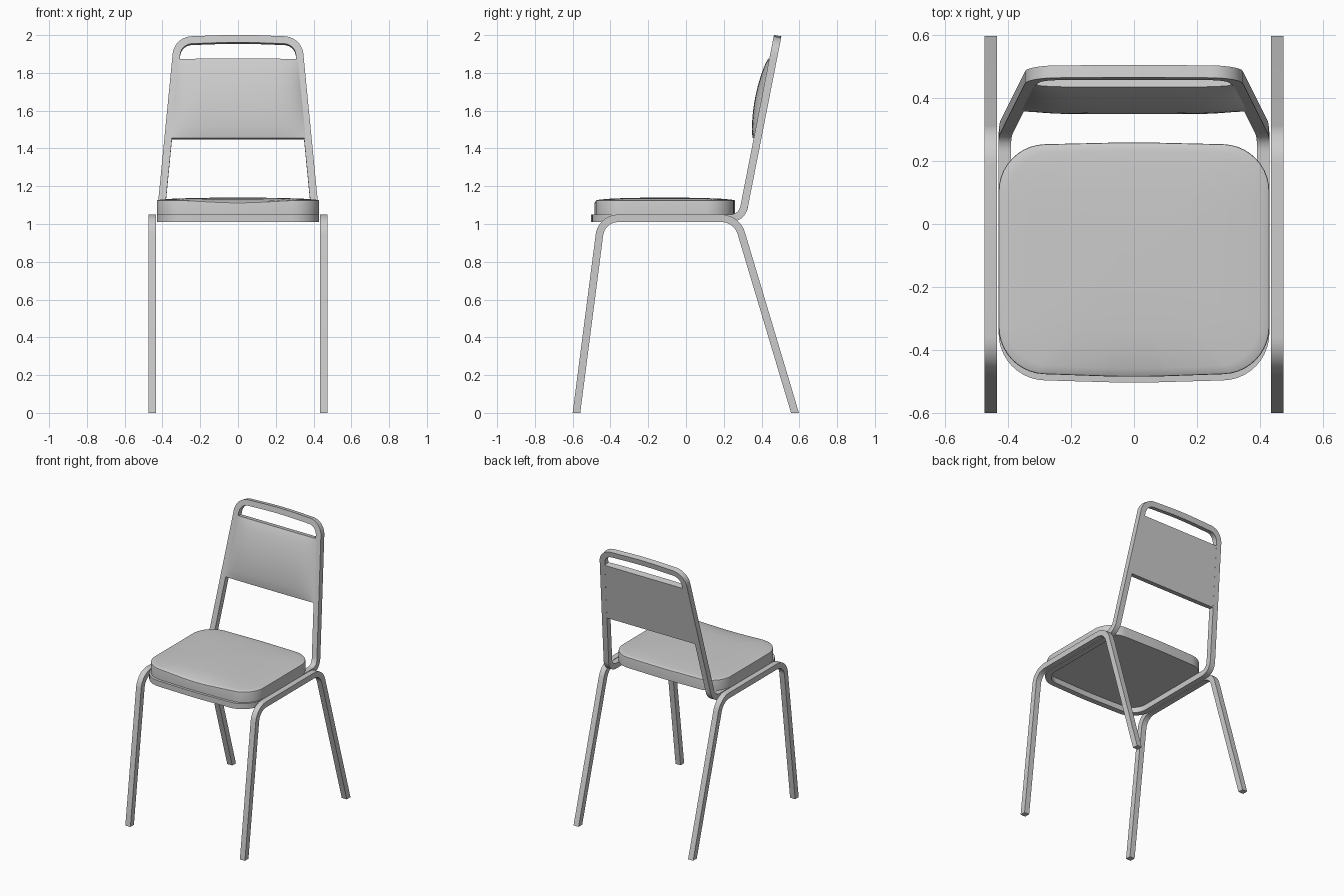
import bpy, bmesh, math
from mathutils import Vector

if "Cube" in bpy.data.objects:
    bpy.data.objects.remove(bpy.data.objects["Cube"])

T = 0.02                      # half width of the square tube


def finish(bm, name, angle=35):
    bmesh.ops.recalc_face_normals(bm, faces=bm.faces)
    me = bpy.data.meshes.new(name)
    bm.to_mesh(me)
    bm.free()
    ob = bpy.data.objects.new(name, me)
    bpy.context.collection.objects.link(ob)
    bpy.ops.object.select_all(action='DESELECT')
    ob.select_set(True)
    bpy.context.view_layer.objects.active = ob
    bpy.ops.object.shade_smooth_by_angle(angle=math.radians(angle))
    return ob


def fillet(corners, closed, steps=10):
    """Round a 2D polyline given as (a, b, radius)."""
    out, n = [], len(corners)
    for i, (a, b, r) in enumerate(corners):
        p = Vector((a, b))
        if r == 0 or (not closed and i in (0, n - 1)):
            out.append(p)
            continue
        d0 = (Vector(corners[i - 1][:2]) - p).normalized()
        d1 = (Vector(corners[(i + 1) % n][:2]) - p).normalized()
        half = d0.angle(d1) / 2
        t = r / math.tan(half)
        c = p + (d0 + d1).normalized() * (r / math.sin(half))
        s, e = p + d0 * t - c, p + d1 * t - c
        ang = s.angle(e)
        for k in range(steps + 1):
            f = k / steps
            out.append(c + (s * math.sin((1 - f) * ang) + e * math.sin(f * ang)) / math.sin(ang))
    return out


def sweep(name, pts, normals, closed):
    """Square tube along a path; open ends are cut level with the floor."""
    bm, rings, n = bmesh.new(), [], len(pts)
    for i, p in enumerate(pts):
        if closed:
            t = pts[(i + 1) % n] - pts[i - 1]
        else:
            t = pts[min(i + 1, n - 1)] - pts[max(i - 1, 0)]
        t.normalize()
        nn = normals[i]
        b = t.cross(nn).normalized()
        ring = []
        for u, v in ((1, 1), (1, -1), (-1, -1), (-1, 1)):
            q = p + nn * T * u + b * T * v
            if not closed and i in (0, n - 1):
                q -= t * (q.z / t.z)
            ring.append(bm.verts.new(q))
        rings.append(ring)
    for i in range(n if closed else n - 1):
        a, c = rings[i], rings[(i + 1) % n]
        for k in range(4):
            bm.faces.new((a[k], a[(k + 1) % 4], c[(k + 1) % 4], c[k]))
    if not closed:
        bm.faces.new(rings[0])
        bm.faces.new(rings[-1])
    return finish(bm, name)


# Side leg frames: front leg, seat rail and rear leg in one bent tube
leg = fillet([(-0.58, 0, 0), (-0.447, 1.03, 0.1), (0.269, 1.03, 0.11), (0.577, 0, 0)], False)
for side, x in (("left", -0.455), ("right", 0.455)):
    sweep(side + "_leg_frame", [Vector((x, p.x, p.y)) for p in leg],
          [Vector((1, 0, 0))] * len(leg), False)

# Side profile shared by the seat rail and back: flat, bend, then leaning upright
Y0, Y1, Z0, R = -0.485, 0.234, 1.03, 0.075
LEAN = math.radians(78.9)
L1, L2 = Y1 - Y0, Y1 - Y0 + R * LEAN
L3 = L2 + 0.906


def profile(u):
    a = min(max((u - L1) / R, 0), LEAN)
    y = Y0 + min(u, L1) + R * math.sin(a)
    z = Z0 + R * (1 - math.cos(a))
    e = max(u - L2, 0)
    return (y + e * math.cos(a), z + e * math.sin(a)), Vector((0, -math.sin(a), math.cos(a)))


# Continuous seat and back tube, drawn flat then bent along the profile
half = [(0.41, 0.012, 0.13), (0.41, L1 + 0.05, 0.3), (0.319, L3 - 0.012, 0.085)]
loop = fillet([(0, 0, 3)] + half + [(0, L3, 3)] + [(-a, b, r) for a, b, r in reversed(half)], True)
pts, nrm = [], []
for i, p in enumerate(loop):
    q = loop[(i + 1) % len(loop)]
    m = max(1, math.ceil((q - p).length / 0.015)) if min(p.y, q.y) < L2 and max(p.y, q.y) > L1 else 1
    for k in range(m):
        w = p.lerp(q, k / m)
        (y, z), n = profile(w.y)
        pts.append(Vector((w.x, y, z)))
        nrm.append(n)
sweep("seat_and_back_tube", pts, nrm, True)

# Seat cushion: rounded outline, straight sides, softly domed top
outline = fillet([(0, -0.487, 3), (0.43, -0.472, 0.15), (0.43, 0.25, 0.15), (0, 0.26, 3),
                  (-0.43, 0.25, 0.15), (-0.43, -0.472, 0.15)], True)
centre = Vector((0, -0.113))
bm = bmesh.new()
rings = []
for s, z in ((1, 1.05), (1, 1.118), (0.997, 1.124), (0.985, 1.127), (0.93, 1.13),
             (0.8, 1.134), (0.6, 1.137), (0.35, 1.139), (0.12, 1.14)):
    ring = []
    for p in outline:
        q = centre + (p - centre) * s
        dip = 0
        if z > 1.1:           # front edge rolls down a little in the middle
            dip = 0.012 * max(0, 1 - (q.x / 0.27) ** 2) * max(0, min(1, (-0.40 - q.y) / 0.085))
        ring.append(bm.verts.new((q.x, q.y, z - dip)))
    rings.append(ring)
for a, c in zip(rings, rings[1:]):
    for k in range(len(a)):
        j = (k + 1) % len(a)
        bm.faces.new((a[k], a[j], c[j], c[k]))
bm.faces.new(rings[0])
bm.faces.new(rings[-1])
finish(bm, "seat_cushion")

# Back pad: flat rear between the uprights, bulged front
bm = bmesh.new()
NS, NV = 24, 14
up, out = Vector((0, math.cos(LEAN), math.sin(LEAN))), Vector((0, -math.sin(LEAN), math.cos(LEAN)))
(yb, zb), _ = profile(L2)
base = Vector((0, yb, zb))


def pad_point(i, j, front):
    s, v = math.sin((i / NS - 0.5) * math.pi), j / NV
    z = 1.45 + 0.42 * v
    width = 0.359 - 0.103 * (z - 1.45)
    off = -0.0195
    if front:
        off = T + (0.006 + 0.028 * math.sin(math.pi * v) ** 0.7) * (1 - s ** 6)
    return base + up * ((z - zb) / up.z) + out * off + Vector((s * width, 0, 0))


grids = [[[bm.verts.new(pad_point(i, j, f)) for j in range(NV + 1)] for i in range(NS + 1)]
         for f in (True, False)]
for g in grids:
    for i in range(NS):
        for j in range(NV):
            bm.faces.new((g[i][j], g[i + 1][j], g[i + 1][j + 1], g[i][j + 1]))
f, b = grids
for j in (0, NV):
    for i in range(NS):
        bm.faces.new((f[i][j], f[i + 1][j], b[i + 1][j], b[i][j]))
for i in (0, NS):
    for j in range(NV):
        bm.faces.new((f[i][j], f[i][j + 1], b[i][j + 1], b[i][j]))
finish(bm, "back_pad")
